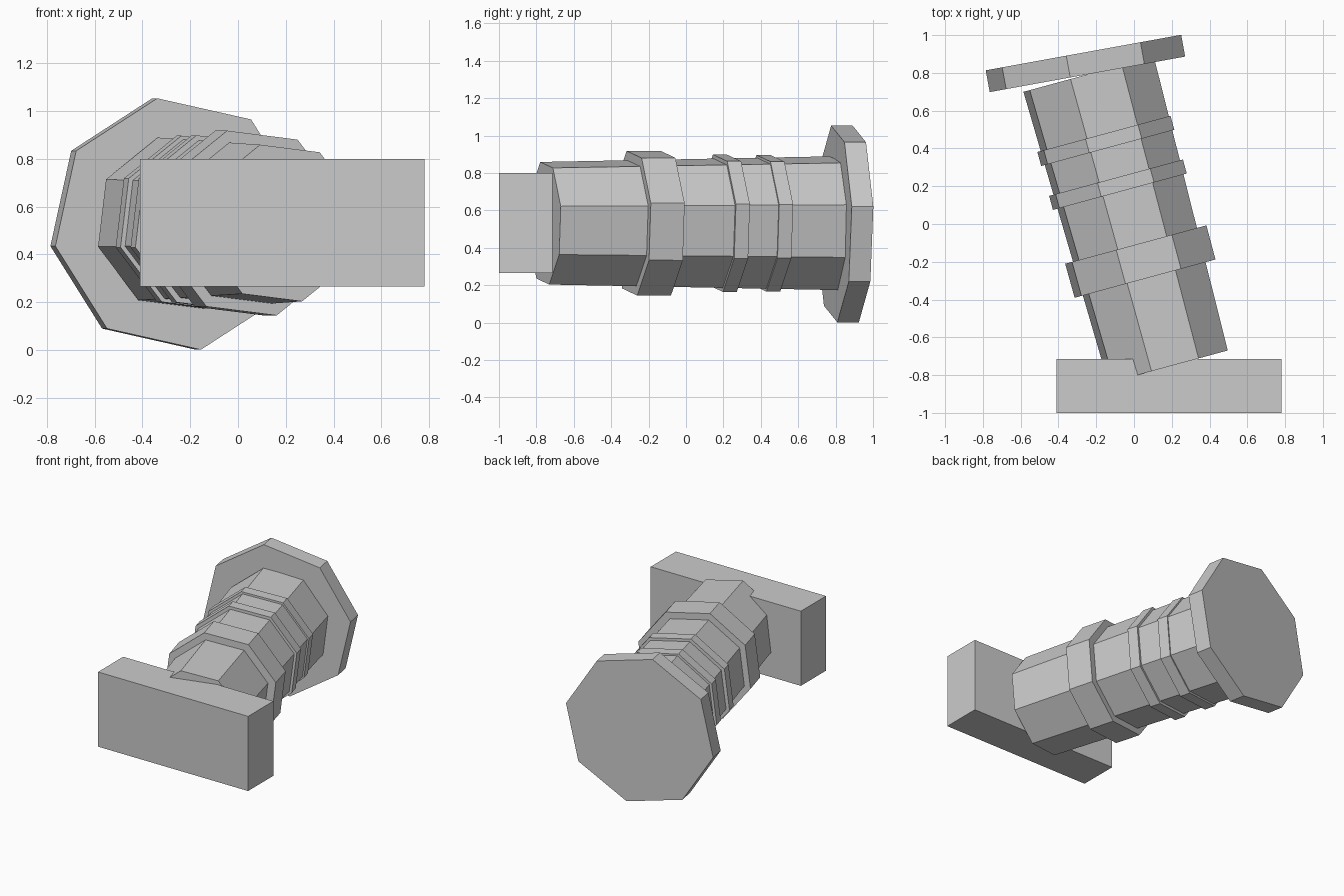
import bpy, bmesh, math
from mathutils import Vector

if "Cube" in bpy.data.objects:
    bpy.data.objects.remove(bpy.data.objects["Cube"])

grey = bpy.data.materials.new("plain grey")
grey.diffuse_color = (0.6, 0.6, 0.6, 1)
grey.use_nodes = True
grey.node_tree.nodes["Principled BSDF"].inputs["Base Color"].default_value = grey.diffuse_color


def finish(name, bm):
    bmesh.ops.recalc_face_normals(bm, faces=bm.faces)
    mesh = bpy.data.meshes.new(name)
    bm.to_mesh(mesh)
    bm.free()
    mesh.materials.append(grey)
    obj = bpy.data.objects.new(name, mesh)
    bpy.context.collection.objects.link(obj)
    return obj


def octagon(name, centre, length, r_near, r_far, yaw, roll):
    """Eight-sided prism or frustum, its axis horizontal and turned by yaw."""
    yaw, roll = math.radians(yaw), math.radians(roll)
    side = Vector((math.cos(yaw), math.sin(yaw), 0))
    axis = Vector((-math.sin(yaw), math.cos(yaw), 0))
    up = Vector((0, 0, 1))
    bm = bmesh.new()
    rings = []
    for t, r in ((-0.5, r_near), (0.5, r_far)):
        mid = Vector(centre) + axis * length * t
        angles = [roll + i * math.pi / 4 for i in range(8)]
        rings.append([bm.verts.new(mid + r * (side * math.cos(a) + up * math.sin(a)))
                      for a in angles])
    near, far = rings
    bm.faces.new(near)
    bm.faces.new(far)
    for i in range(8):
        j = (i + 1) % 8
        bm.faces.new((near[i], near[j], far[j], far[i]))
    return finish(name, bm)


# Rectangular block at the front
bm = bmesh.new()
bmesh.ops.create_cube(bm, size=1)
for v in bm.verts:
    v.co = Vector((0.185, -0.857, 0.532)) + v.co * Vector((1.19, 0.285, 0.535))
finish("front_block", bm)

# Slightly flared shaft and its collars
YAW, ROLL, Z = 15.2, 15.5, 0.531
octagon("shaft", (-0.03, 0.019, Z), 1.605, 0.34, 0.371, YAW, ROLL)
octagon("wide_collar", (0.034, -0.199, Z), 0.187, 0.401, 0.402, YAW, ROLL)
octagon("middle_collar", (-0.085, 0.208, Z), 0.077, 0.381, 0.381, YAW, ROLL)
octagon("rear_collar", (-0.149, 0.44, Z), 0.077, 0.379, 0.379, YAW, ROLL)

# Broad end plate, turned a little less than the shaft
octagon("end_plate", (-0.257, 0.85, 0.527), 0.117, 0.534, 0.534, 10.3, 10)
